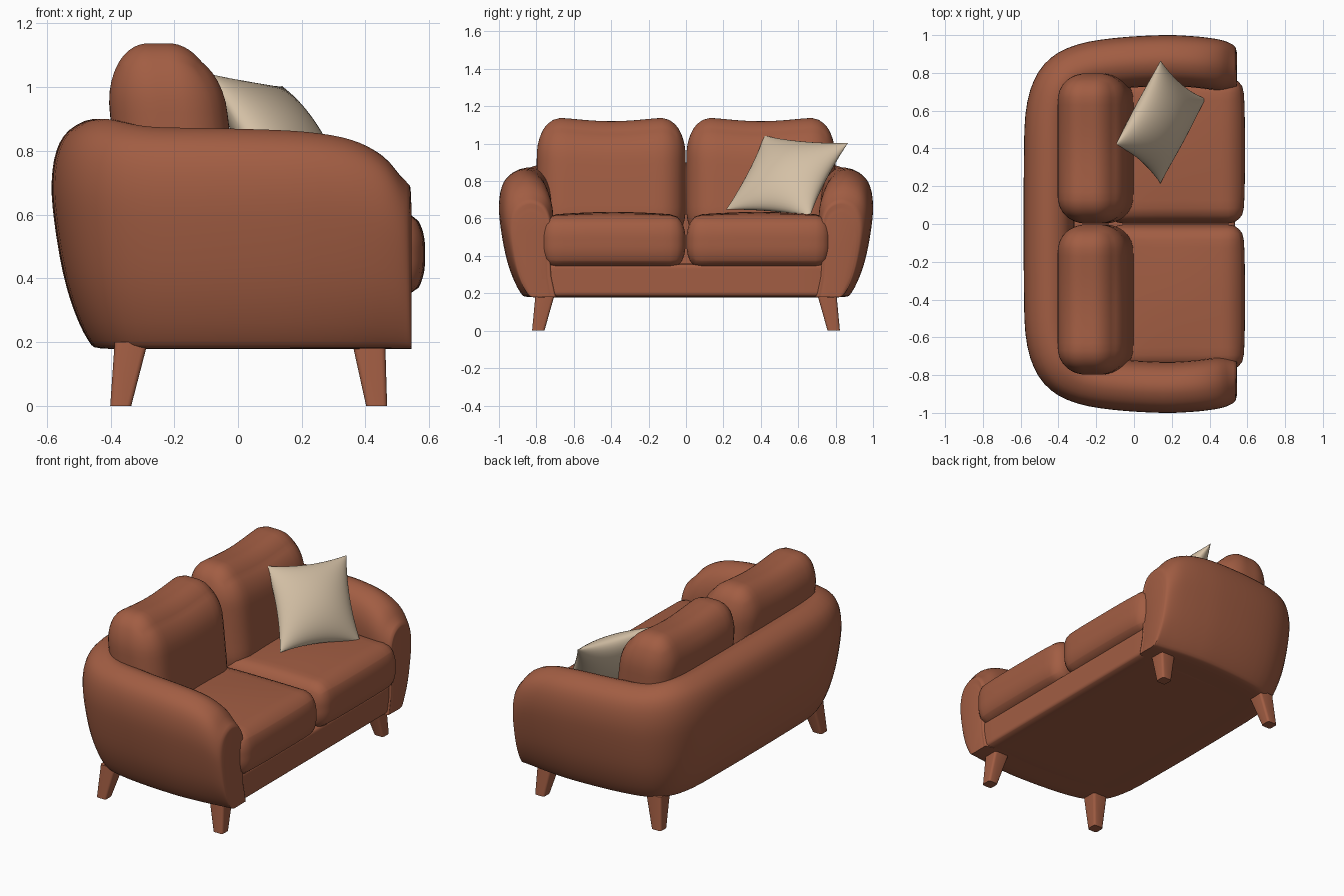
import bpy, bmesh, math
from mathutils import Vector

if "Cube" in bpy.data.objects:
    bpy.data.objects.remove(bpy.data.objects["Cube"])


def material(name, rgb):
    m = bpy.data.materials.new(name)
    m.use_nodes = True
    m.diffuse_color = (*rgb, 1)
    m.node_tree.nodes["Principled BSDF"].inputs["Base Color"].default_value = (*rgb, 1)
    return m


LEATHER = material("terracotta leather", (0.36, 0.11, 0.056))
LINEN = material("beige linen", (0.66, 0.53, 0.38))


def finish(name, bm, mat, angle=50):
    bmesh.ops.recalc_face_normals(bm, faces=bm.faces)
    me = bpy.data.meshes.new(name)
    bm.to_mesh(me)
    bm.free()
    ob = bpy.data.objects.new(name, me)
    bpy.context.collection.objects.link(ob)
    me.materials.append(mat)
    bpy.ops.object.select_all(action="DESELECT")
    ob.select_set(True)
    bpy.context.view_layer.objects.active = ob
    bpy.ops.object.shade_smooth_by_angle(angle=math.radians(angle))
    return ob


def spline(points, steps):
    """Smooth curve through points of any dimension."""
    pts = [Vector(p) for p in points]
    ext = [2 * pts[0] - pts[1]] + pts + [2 * pts[-1] - pts[-2]]
    out = []
    for a, b, c, d in zip(ext, ext[1:], ext[2:], ext[3:]):
        for i in range(steps):
            t = i / steps
            out.append(0.5 * (2 * b + (c - a) * t + (2 * a - 5 * b + 4 * c - d) * t * t
                              + (3 * b - a - 3 * c + d) * t ** 3))
    return out + [pts[-1]]


def soft_box(name, centre, half, radius, deform=None, cuts=18):
    """Box with separate rounding per axis and an optional shaping rule."""
    bm = bmesh.new()
    bmesh.ops.create_cube(bm, size=2)
    bmesh.ops.subdivide_edges(bm, edges=bm.edges, cuts=cuts, use_grid_fill=True)
    for v in bm.verts:
        unit = v.co.copy()
        core, d = Vector(), Vector()
        for i in range(3):
            q, lim = unit[i] * half[i], half[i] - radius[i]
            core[i] = max(-lim, min(lim, q))
            d[i] = (q - core[i]) / radius[i]
        d = d.normalized() * max(abs(c) for c in d)
        p = Vector(core[i] + d[i] * radius[i] for i in range(3))
        if deform:
            p = deform(p, unit)
        v.co = p + Vector(centre)
    return finish(name, bm, LEATHER)


# Shell: one padded section swept round the back and both arms
section = spline([(0.3, 0.18), (0.155, 0.18), (0.115, 0.205), (0.07, 0.3), (0.035, 0.42),
                  (0.008, 0.58), (0, 0.7), (0.015, 0.8), (0.055, 0.865), (0.13, 0.9),
                  (0.205, 0.875), (0.25, 0.81), (0.27, 0.7), (0.265, 0.5), (0.27, 0.34)], 3)
# x, y, height factor, thickness factor
half_path = [(-0.585, 0, 1, 1), (-0.583, 0.3, 1, 1), (-0.575, 0.58, 1, 1),
             (-0.53, 0.76, 1, 1), (-0.44, 0.88, 0.985, 1), (-0.3, 0.95, 0.965, 1),
             (-0.1, 0.985, 0.96, 1), (0.15, 1, 0.95, 1), (0.3, 0.995, 0.93, 1),
             (0.4, 0.985, 0.895, 1), (0.47, 0.975, 0.84, 0.98), (0.52, 0.97, 0.75, 0.88),
             (0.538, 0.97, 0.69, 0.74), (0.545, 0.97, 0.62, 0.58)]
path = spline([(x, -y, f, s) for x, y, f, s in half_path[:0:-1]] + half_path, 3)
bm = bmesh.new()
rings = []
for i, p in enumerate(path):
    a, b = path[max(i - 1, 0)], path[min(i + 1, len(path) - 1)]
    tangent = Vector((b[0] - a[0], b[1] - a[1])).normalized()
    inward = Vector((tangent.y, -tangent.x))
    ring = []
    for d, z in section:
        o = Vector((p[0], p[1])) + inward * (0.15 + (d - 0.15) * p[3])
        ring.append(bm.verts.new((o.x, o.y, 0.18 + (z - 0.18) * p[2])))
    rings.append(ring)
for r0, r1 in zip(rings, rings[1:]):
    for j in range(len(section)):
        k = (j + 1) % len(section)
        bm.faces.new((r0[j], r0[k], r1[k], r1[j]))
bm.faces.new(rings[0])
bm.faces.new(rings[-1])
finish("back_and_arms", bm, LEATHER, 70)

# Base rail under the seat
soft_box("base_rail", (0.1, 0, 0.27), (0.435, 0.8, 0.09), (0.03, 0.06, 0.025))


def seat_shape(p, u):
    p.z += 0.02 * (1 - u.x ** 2) * (1 - u.y ** 2) * (u.z > 0)
    p.x += 0.015 * (1 - u.y ** 4) * (u.x > 0.9)
    return p


def back_shape(p, u):
    height = p.z + 0.34
    p.x -= 0.1 * height - 0.015
    p.x -= 0.08 * max(0, u.z) ** 3 * max(0, p.x + 0.19)
    if u.z > 0:
        p.z += 0.012 * u.z * (1 - math.cos(math.pi * u.y)) - 0.01 * u.z
    return p


# Cushions, one pair on each side of the middle
for side, word in ((1, "left"), (-1, "right")):
    soft_box(f"{word}_seat_cushion", (0.22, side * 0.389, 0.475), (0.352, 0.386, 0.14),
             (0.07, 0.07, 0.12), seat_shape)
    soft_box(f"{word}_back_cushion", (-0.185, side * 0.4, 0.79), (0.185, 0.398, 0.34),
             (0.15, 0.14, 0.2), back_shape)

# Splayed tapered legs
for end, top_x, foot_x in (("front", 0.41, 0.435), ("back", -0.335, -0.368)):
    for side, word in ((1, "left"), (-1, "right")):
        bm = bmesh.new()
        bmesh.ops.create_cube(bm, size=2)
        for v in bm.verts:
            top = v.co.z > 0
            x, size = (top_x, 0.052) if top else (foot_x, 0.033)
            y = 0.752 if top else 0.79
            v.co = (x + v.co.x * size, side * y + v.co.y * size, 0.2 if top else 0)
        upright = [e for e in bm.edges if abs(e.verts[0].co.z - e.verts[1].co.z) > 0.1]
        bmesh.ops.bevel(bm, geom=upright, offset=0.014, segments=3, affect="EDGES", profile=0.5)
        finish(f"{end}_{word}_leg", bm, LEATHER, 40)

# Loose throw pillow with pinched corners, leaning in the left corner
centre = Vector((0.14, 0.54, 0.825))
across = Vector((0.235, 0.44, -0.04)) / 2
down = Vector((0.235, -0.2, -0.39)) / 2
normal = down.cross(across).normalized()
bm = bmesh.new()
for face in (1, -1):
    grid = bmesh.ops.create_grid(bm, x_segments=24, y_segments=24, size=1)
    for v in grid["verts"]:
        s, t = (math.sin(c * math.pi / 2) for c in v.co.xy)
        puff = 0.1 * (max(0, 1 - s * s) * max(0, 1 - t * t)) ** 0.55
        v.co = (centre + across * s * (1.02 - 0.1 * (1 - t * t))
                + down * t * (1.02 - 0.1 * (1 - s * s)) + normal * face * puff)
bmesh.ops.remove_doubles(bm, verts=bm.verts, dist=0.0005)
finish("throw_pillow", bm, LINEN, 60)
